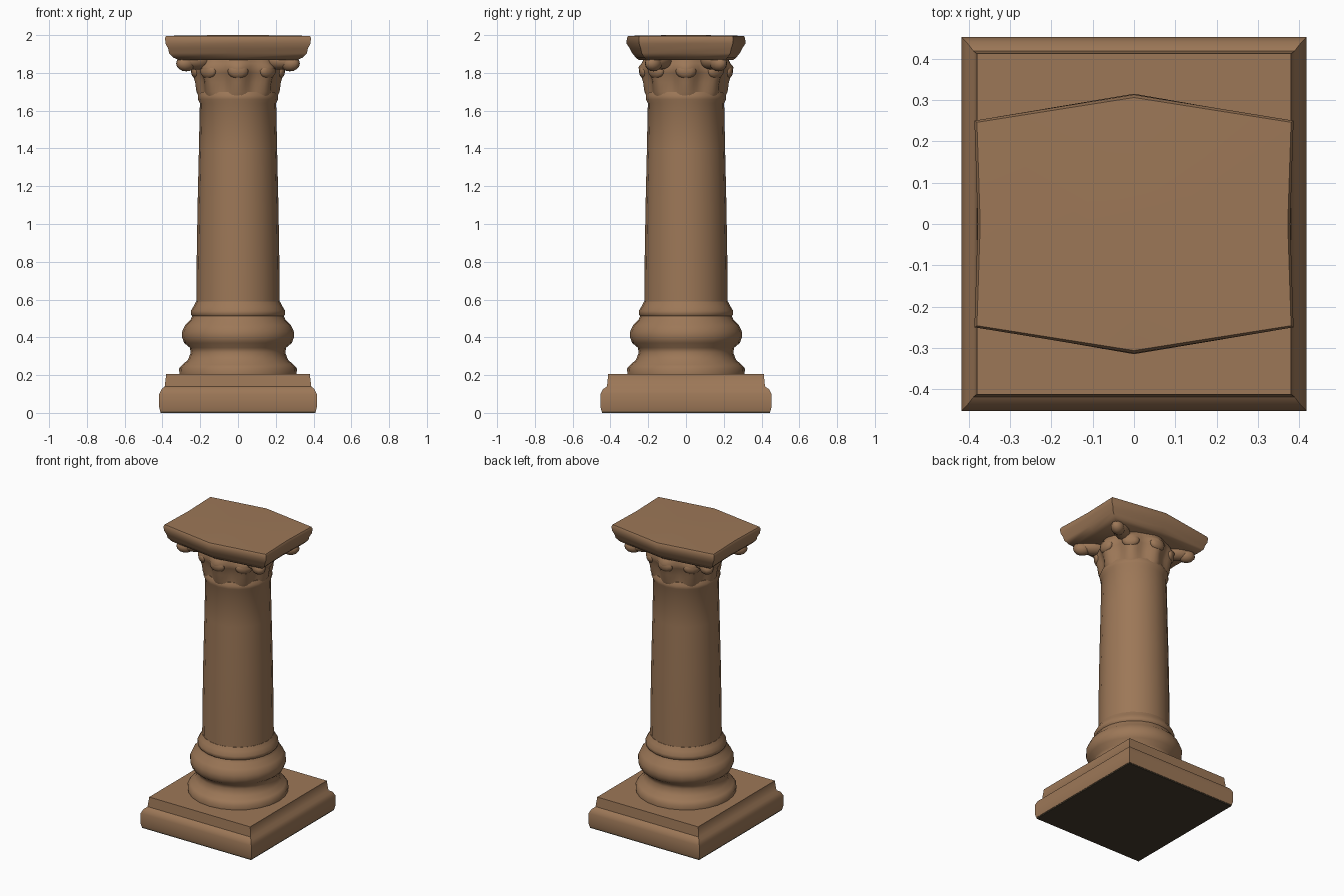
import bpy, bmesh, math
from mathutils import Vector

if "Cube" in bpy.data.objects:
    bpy.data.objects.remove(bpy.data.objects["Cube"])


def material(name, colour):
    mat = bpy.data.materials.new(name)
    mat.use_nodes = True
    mat.diffuse_color = colour
    mat.node_tree.nodes["Principled BSDF"].inputs["Base Color"].default_value = colour
    return mat


stone = material("brown stone", (0.335, 0.186, 0.096, 1))
underside = material("dark underside", (0.06, 0.045, 0.027, 1))


def finish(bm, name, angle=40, mat=stone):
    bmesh.ops.recalc_face_normals(bm, faces=bm.faces[:])
    mesh = bpy.data.meshes.new(name)
    bm.to_mesh(mesh)
    bm.free()
    mesh.materials.append(mat)
    obj = bpy.data.objects.new(name, mesh)
    bpy.context.collection.objects.link(obj)
    bpy.ops.object.select_all(action="DESELECT")
    obj.select_set(True)
    bpy.context.view_layer.objects.active = obj
    bpy.ops.object.shade_smooth_by_angle(angle=math.radians(angle))
    return obj


def loft(name, rings, angle=40, mat=stone):
    """Skin a stack of equal-length rings and cap both ends."""
    bm = bmesh.new()
    rows = [[bm.verts.new(p) for p in ring] for ring in rings]
    n = len(rows[0])
    for low, high in zip(rows, rows[1:]):
        for i in range(n):
            j = (i + 1) % n
            bm.faces.new((low[i], low[j], high[j], high[i]))
    bm.faces.new(rows[0][::-1])
    bm.faces.new(rows[-1])
    return finish(bm, name, angle, mat)


def circle(r, z, n=24, lobes=0, depth=0):
    ring = []
    for i in range(n):
        a = math.tau * i / n
        rr = r + depth * math.cos(lobes * a)
        ring.append((rr * math.cos(a), rr * math.sin(a), z))
    return ring


def rectangle(x, y, z):
    return [(-x, -y, z), (x, -y, z), (x, y, z), (-x, y, z)]


def ball(name, centre, size, turn=0):
    bm = bmesh.new()
    bmesh.ops.create_uvsphere(bm, u_segments=12, v_segments=8, radius=1)
    c, s = math.cos(turn), math.sin(turn)
    for v in bm.verts:
        x, y, z = (a * b for a, b in zip(v.co, size))
        v.co = Vector((c * x - s * y, s * x + c * y, z)) + Vector(centre)
    return finish(bm, name, 60)


# Stepped rectangular plinth on a thin dark underside
loft("underside_plate", [rectangle(0.41, 0.445, z) for z in (0, 0.008)], mat=underside)
plinth = [(0.412, 0.447, 0.008), (0.417, 0.452, 0.03), (0.417, 0.452, 0.10),
          (0.405, 0.44, 0.125), (0.388, 0.418, 0.14), (0.38, 0.412, 0.205)]
loft("plinth", [rectangle(*p) for p in plinth], 48)

# Turned base mouldings
base = [(0.31, 0.2), (0.312, 0.235), (0.295, 0.255), (0.265, 0.28), (0.25, 0.32),
        (0.255, 0.345), (0.285, 0.37), (0.296, 0.40), (0.296, 0.43),
        (0.28, 0.465), (0.25, 0.495), (0.243, 0.513), (0.25, 0.52),
        (0.25, 0.54), (0.235, 0.565), (0.222, 0.59)]
loft("base_mouldings", [circle(r, z) for r, z in base], 50)

# Tapered shaft with a collar
shaft = [(0.221, 0.57), (0.219, 0.8), (0.214, 1.1), (0.207, 1.4),
         (0.202, 1.64), (0.212, 1.66), (0.212, 1.68), (0.203, 1.7)]
loft("shaft", [circle(r, z, 20) for r, z in shaft], 50)

# Flared capital with leaf lobes
bell = [(0.198, 1.66, 0.004), (0.208, 1.70, 0.012), (0.212, 1.75, 0.015),
        (0.228, 1.80, 0.015), (0.238, 1.83, 0.014), (0.225, 1.85, 0.01),
        (0.215, 1.89, 0)]
loft("capital_bell", [circle(r, z, 64, 8, d) for r, z, d in bell], 60)

# Curled leaf tips around the bell
for i in range(8):
    a = math.tau * i / 8
    ball("leaf_tip", (0.222 * math.cos(a), 0.222 * math.sin(a), 1.81),
         (0.027, 0.055, 0.04), a)

# Corner scrolls, and their stems running in to the bell
for sx in (-1, 1):
    for sy in (-1, 1):
        turn = math.atan2(sy * 0.17, sx * 0.28)
        ball("corner_scroll", (sx * 0.275, sy * 0.172, 1.85), (0.056, 0.042, 0.042), turn)
        ball("scroll_stem", (sx * 0.22, sy * 0.14, 1.862), (0.10, 0.05, 0.045), turn)


# Six-sided slab, with end sides bowed slightly inward
def slab_ring(x, y_corner, y_mid, z):
    half = [(x, -y_corner), (x - 0.008, 0), (x, y_corner), (0, y_mid)]
    return [(px, py, z) for px, py in half + [(-px, -py) for px, py in half]]


slab = [(0.315, 0.205, 0.25, 1.868), (0.34, 0.22, 0.265, 1.88), (0.365, 0.235, 0.285, 1.905),
        (0.37, 0.24, 0.298, 1.93), (0.384, 0.248, 0.315, 1.955), (0.386, 0.25, 0.313, 1.985)]
rings = [slab_ring(*p) for p in slab]
top = slab_ring(0.38, 0.246, 0.306, 1.996)
centre = [(x * 0.3, y * 0.3, 2.0) for x, y, z in top]
loft("top_slab", rings + [top, centre], 50)
